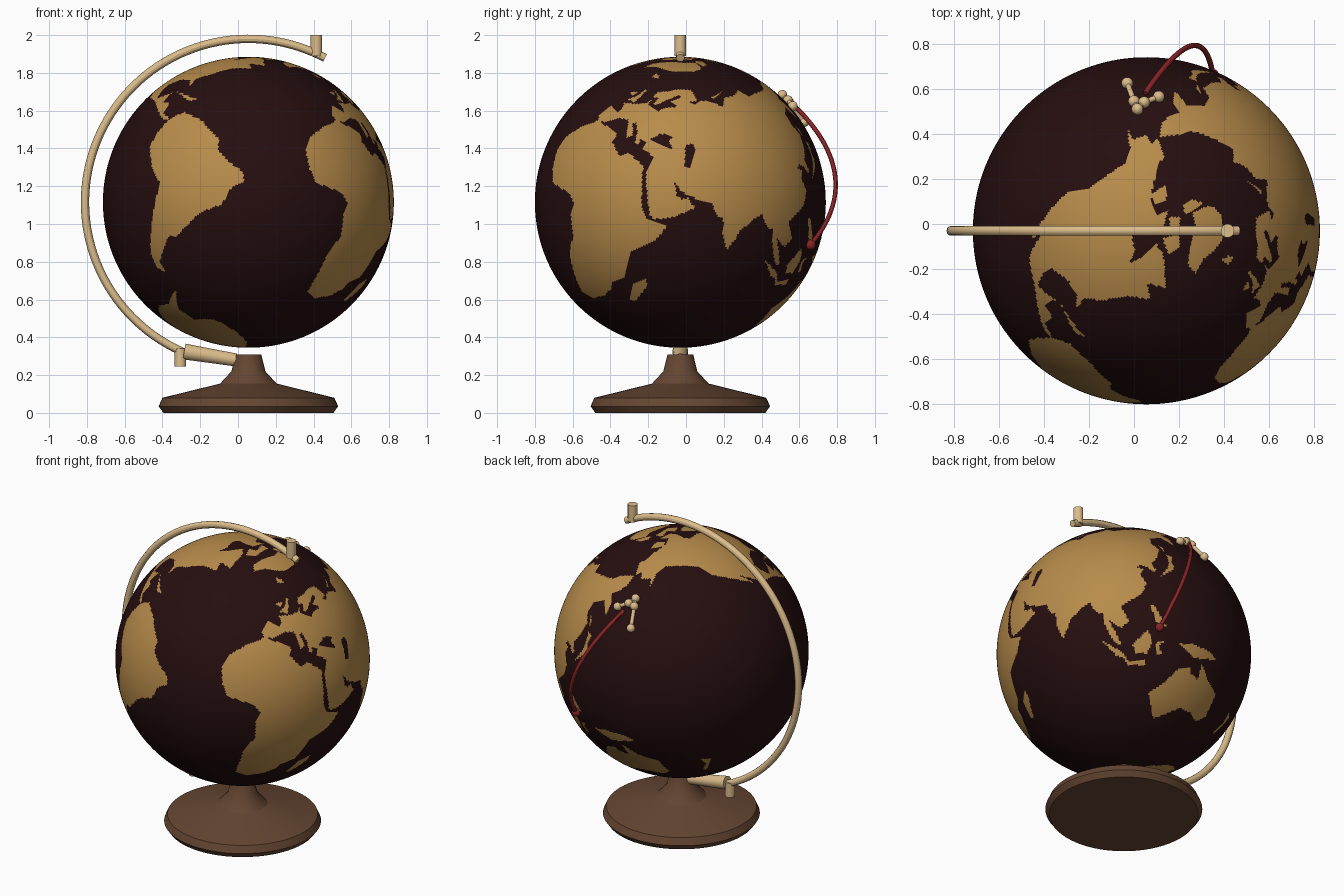
import bpy
import bmesh
import math
from mathutils import Matrix, Vector

default_cube = bpy.data.objects.get("Cube")
if default_cube:
    bpy.data.objects.remove(default_cube, do_unlink=True)

CENTRE = Vector((0.055, -0.03, 1.115))
RADIUS = 0.77


def make_material(name, colour):
    material = bpy.data.materials.new(name)
    material.use_nodes = True
    rgba = (*colour, 1)
    material.diffuse_color = rgba
    material.node_tree.nodes["Principled BSDF"].inputs["Base Color"].default_value = rgba
    return material


ocean = make_material("dark ocean", (0.019, 0.0045, 0.005))
ground = make_material("golden land", (0.48, 0.262, 0.07))
wood = make_material("brown wood", (0.13, 0.061, 0.032))
brass = make_material("pale brass", (0.72, 0.51, 0.26))
red = make_material("red cord", (0.26, 0.018, 0.02))


def smooth(obj, angle=30):
    bpy.ops.object.select_all(action="DESELECT")
    obj.select_set(True)
    bpy.context.view_layer.objects.active = obj
    bpy.ops.object.shade_smooth_by_angle(angle=math.radians(angle))


def finish(name, bm, *materials):
    mesh = bpy.data.meshes.new(name)
    bm.to_mesh(mesh)
    bm.free()
    for material in materials:
        mesh.materials.append(material)
    obj = bpy.data.objects.new(name, mesh)
    bpy.context.collection.objects.link(obj)
    smooth(obj)
    return obj


def rod(name, start, end, radius, end_radius=None, material=brass):
    start, end = Vector(start), Vector(end)
    axis = end - start
    turn = axis.to_track_quat("Z", "Y").to_matrix().to_4x4()
    bm = bmesh.new()
    bmesh.ops.create_cone(bm, cap_ends=True, segments=24, radius1=radius,
                          radius2=end_radius or radius, depth=axis.length,
                          matrix=Matrix.Translation((start + end) / 2) @ turn)
    return finish(name, bm, material)


def ball(name, centre, radius, material):
    bm = bmesh.new()
    bmesh.ops.create_uvsphere(bm, u_segments=20, v_segments=12, radius=radius,
                              matrix=Matrix.Translation(centre))
    return finish(name, bm, material)


def tube(name, spline_type, points, radius, material):
    curve = bpy.data.curves.new(name, "CURVE")
    curve.dimensions = "3D"
    curve.bevel_depth = radius
    curve.bevel_resolution = 4
    curve.use_fill_caps = True
    spline = curve.splines.new(spline_type)
    if spline_type == "BEZIER":
        start, first, second, end = points
        spline.bezier_points.add(1)
        spline.resolution_u = 32
        for knot, place, handle in zip(spline.bezier_points, (start, end), (first, second)):
            knot.handle_left_type = knot.handle_right_type = "FREE"
            knot.co = place
            knot.handle_left = knot.handle_right = handle
    else:
        spline.points.add(len(points) - 1)
        for knot, place in zip(spline.points, points):
            knot.co = (*place, 1)
    curve.materials.append(material)
    obj = bpy.data.objects.new(name, curve)
    bpy.context.collection.objects.link(obj)
    bpy.ops.object.select_all(action="DESELECT")
    obj.select_set(True)
    bpy.context.view_layer.objects.active = obj
    bpy.ops.object.convert(target="MESH")
    smooth(bpy.context.object)


# Coast outlines as longitude and latitude in degrees
lands, seas = [], []


def outline(group, *points):
    lons, lats = zip(*points)
    group.append((points, min(lons), max(lons), min(lats), max(lats)))


# Africa and Arabia
outline(lands, (-6, 36), (10, 37), (11, 33), (19, 30), (22, 33), (32, 31), (33, 28), (36, 22), (38, 17), (42, 12),
        (51, 12), (48, 5), (40, -3), (40, -15), (35, -20), (35, -24), (32, -29), (26, -34), (18, -34), (15, -27),
        (12, -17), (13, -9), (9, -1), (9, 4), (4, 6), (-8, 4), (-13, 8), (-17, 14), (-17, 21), (-13, 28), (-10, 31))
outline(lands, (49, -12), (50, -16), (47, -25), (44, -25), (44, -17))
outline(lands, (34, 37), (34, 31), (35, 28), (39, 21), (43, 14), (45, 13), (52, 16), (60, 22), (56, 25), (54, 24),
        (51, 25), (48, 30), (47, 37))
# Europe
outline(lands, (-9, 37), (-6, 36), (-2, 37), (0, 39), (3, 42), (6, 43), (9, 44), (12, 42), (16, 38), (18, 40),
        (13, 44), (14, 45), (19, 42), (22, 37), (24, 38), (23, 40), (27, 40), (27, 37), (36, 36), (50, 36), (55, 69),
        (44, 68), (41, 65), (35, 65), (41, 67), (35, 69), (26, 71), (15, 68), (10, 64), (5, 61), (7, 58), (11, 59),
        (13, 55), (16, 57), (18, 61), (22, 66), (25, 65), (21, 61), (29, 60), (22, 57), (20, 54), (10, 54), (8, 57),
        (8, 54), (3, 51), (-4, 48), (-1, 46), (-1, 43), (-9, 43))
# Asia, running past the date line
outline(lands, (44, 36), (48, 30), (52, 27), (57, 26), (67, 25), (70, 21), (73, 20), (74, 14), (77, 8), (80, 13),
        (81, 16), (87, 21), (91, 23), (94, 18), (97, 17), (98, 10), (101, 3), (104, 1), (103, 5), (100, 13), (105, 9),
        (109, 12), (106, 19), (110, 21), (117, 24), (121, 29), (119, 35), (122, 37), (118, 39), (121, 40), (125, 38),
        (127, 35), (129, 36), (128, 40), (133, 43), (140, 49), (138, 54), (143, 59), (155, 59), (157, 51), (163, 57),
        (163, 61), (178, 62), (190, 66), (178, 69), (160, 70), (140, 73), (113, 74), (104, 78), (87, 75), (70, 73),
        (68, 68), (50, 69))
# North America
outline(lands, (-168, 66), (-156, 71), (-128, 70), (-108, 68), (-95, 68), (-94, 72), (-82, 67), (-87, 64), (-94, 61),
        (-94, 58), (-83, 55), (-80, 51), (-78, 55), (-78, 62), (-70, 61), (-65, 59), (-56, 52), (-66, 50), (-60, 46),
        (-66, 44), (-70, 42), (-76, 35), (-81, 31), (-80, 25), (-83, 29), (-90, 30), (-97, 27), (-97, 22), (-95, 18),
        (-91, 19), (-87, 21), (-88, 16), (-83, 15), (-83, 10), (-77, 8), (-80, 7), (-85, 10), (-94, 16), (-105, 20),
        (-113, 31), (-110, 23), (-115, 29), (-124, 40), (-124, 48), (-132, 55), (-140, 60), (-150, 60), (-164, 55),
        (-157, 59), (-165, 62), (-161, 65))
# South America
outline(lands, (-77, 8), (-72, 12), (-62, 10), (-51, 4), (-50, 0), (-44, -3), (-37, -5), (-35, -8), (-39, -13),
        (-40, -20), (-48, -26), (-53, -33), (-57, -38), (-62, -39), (-65, -45), (-69, -51), (-65, -55), (-72, -54),
        (-75, -48), (-73, -38), (-70, -19), (-76, -14), (-81, -5), (-80, 1))
# Australia and Antarctica
outline(lands, (114, -22), (122, -18), (130, -12), (136, -12), (136, -15), (140, -18), (142, -11), (146, -19),
        (153, -26), (150, -37), (144, -39), (138, -34), (131, -31), (124, -33), (116, -35))
outline(lands, (-180, -78), (-150, -77), (-100, -73), (-75, -72), (-58, -63), (-62, -74), (-35, -78), (-10, -71),
        (40, -69), (90, -66), (140, -67), (170, -72), (165, -78), (180, -78), (180, -91), (-180, -91))
# Greenland and the Arctic islands
outline(lands, (-58, 82), (-35, 83), (-18, 80), (-22, 72), (-40, 65), (-43, 60), (-50, 62), (-54, 68), (-58, 75),
        (-72, 78))
outline(lands, (-80, 74), (-70, 70), (-62, 66), (-66, 62), (-77, 65), (-72, 68), (-88, 71))
outline(lands, (-123, 74), (-105, 73), (-105, 69), (-115, 69))
outline(lands, (-90, 81), (-65, 83), (-78, 76), (-90, 77))
outline(lands, (52, 71), (68, 77), (56, 71))
outline(lands, (-24, 65), (-18, 66), (-14, 65), (-19, 63))
# Britain, Ireland, Japan and Sakhalin
outline(lands, (-5, 50), (1, 51), (0, 54), (-3, 58), (-5, 58), (-3, 54))
outline(lands, (-10, 52), (-6, 52), (-6, 55), (-9, 54))
outline(lands, (130, 32), (136, 34), (141, 36), (142, 40), (145, 43), (142, 45), (140, 40), (136, 36))
outline(lands, (142, 54), (144, 50), (142, 46))
# South-east Asian islands, New Zealand and the Caribbean
outline(lands, (95, 5), (104, -2), (106, -6), (101, -3))
outline(lands, (105, -6), (114, -7), (114, -9), (106, -8))
outline(lands, (109, 1), (117, 7), (118, 1), (115, -4), (110, -3))
outline(lands, (119, -5), (120, 1), (125, 1), (121, -1), (122, -5))
outline(lands, (131, -1), (138, -2), (147, -6), (151, -10), (143, -9), (138, -8))
outline(lands, (120, 18), (122, 18), (126, 7), (122, 7), (121, 13))
outline(lands, (173, -35), (178, -38), (174, -42), (168, -47), (167, -45), (173, -40))
outline(lands, (-85, 22), (-75, 20), (-69, 19), (-74, 18))
# Black Sea and Caspian Sea
outline(seas, (28, 42), (31, 46), (39, 47), (37, 45), (41, 42), (35, 42))
outline(seas, (47, 45), (51, 47), (53, 45), (53, 37), (50, 37), (49, 41))


def inside(group, lon, lat):
    for points, west, east, south, north in group:
        if not (west <= lon <= east and south <= lat <= north):
            continue
        odd = False
        for (ax, ay), (bx, by) in zip(points, points[1:] + points[:1]):
            if (ay > lat) != (by > lat) and lon < ax + (lat - ay) * (bx - ax) / (by - ay):
                odd = not odd
        if odd:
            return True
    return False


# Globe, tilted, with land chosen face by face
bm = bmesh.new()
bmesh.ops.create_uvsphere(bm, u_segments=440, v_segments=220, radius=RADIUS)
for face in bm.faces:
    spot = face.calc_center_median()
    lon = math.degrees(math.atan2(spot.y, spot.x))
    lat = math.degrees(math.asin(spot.z / spot.length))
    dry = inside(lands, lon, lat) or (lon < -160 and inside(lands, lon + 360, lat))
    face.material_index = int(dry and not inside(seas, lon, lat))
globe = finish("globe", bm, ocean, ground)
pole = Vector((0.386, 0.262, 0.885)).normalized()
east = pole.cross(Vector((0.551, -0.835, 0.008))).normalized()
axes = Matrix((east.cross(pole), east, pole)).transposed()
globe.matrix_world = Matrix.Translation(CENTRE) @ axes.to_4x4()

# Turned wooden base
profile = [(0, 0), (0.45, 0), (0.475, 0.035), (0.455, 0.08), (0.15, 0.155), (0.09, 0.22), (0.068, 0.31), (0, 0.31)]
bm = bmesh.new()
verts = [bm.verts.new((CENTRE.x + r, CENTRE.y, z)) for r, z in profile]
edges = [bm.edges.new(pair) for pair in zip(verts, verts[1:])]
bmesh.ops.spin(bm, geom=verts + edges, cent=CENTRE, axis=(0, 0, 1), angle=math.tau, steps=64)
bmesh.ops.remove_doubles(bm, verts=bm.verts, dist=0.0005)
bmesh.ops.recalc_face_normals(bm, faces=bm.faces)
finish("base", bm, wood)

# Curved arm with its pins and holder
arc = [math.radians(62 + 186 * i / 72) for i in range(73)]
tube("arm", "POLY", [CENTRE + 0.865 * Vector((math.cos(a), 0, math.sin(a))) for a in arc], 0.022, brass)
rod("top_pin", (0.415, -0.03, 1.89), (0.415, -0.03, 2), 0.03)
rod("bottom_pin", (-0.305, -0.03, 0.245), (-0.305, -0.03, 0.34), 0.03)
rod("holder", (-0.285, -0.03, 0.325), (-0.01, -0.03, 0.28), 0.042, 0.034)

# Red cord arching over the ocean
start, peak, end = Vector((0.05, 0.58, 1.62)), Vector((0.305, 0.96, 1.245)), Vector((0.35, 0.66, 0.89))
tube("cord", "BEZIER", [start, start.lerp(peak, 2 / 3), end.lerp(peak, 2 / 3), end], 0.012, red)
ball("cord_end", end, 0.027, red)


# Brass joints lying on the globe
def on_globe(x, y):
    dx, dy = x - CENTRE.x, y - CENTRE.y
    return Vector((x, y, CENTRE.z + math.sqrt(0.785 ** 2 - dx * dx - dy * dy)))


joints = [on_globe(*p) for p in ((-0.03, 0.625), (0, 0.545), (0.015, 0.51), (0.045, 0.54), (0.11, 0.565))]
for joint in joints:
    ball("joint_ball", joint, 0.026, brass)
for first, second in zip(joints, joints[1:]):
    rod("joint_rod", first, second, 0.012)
